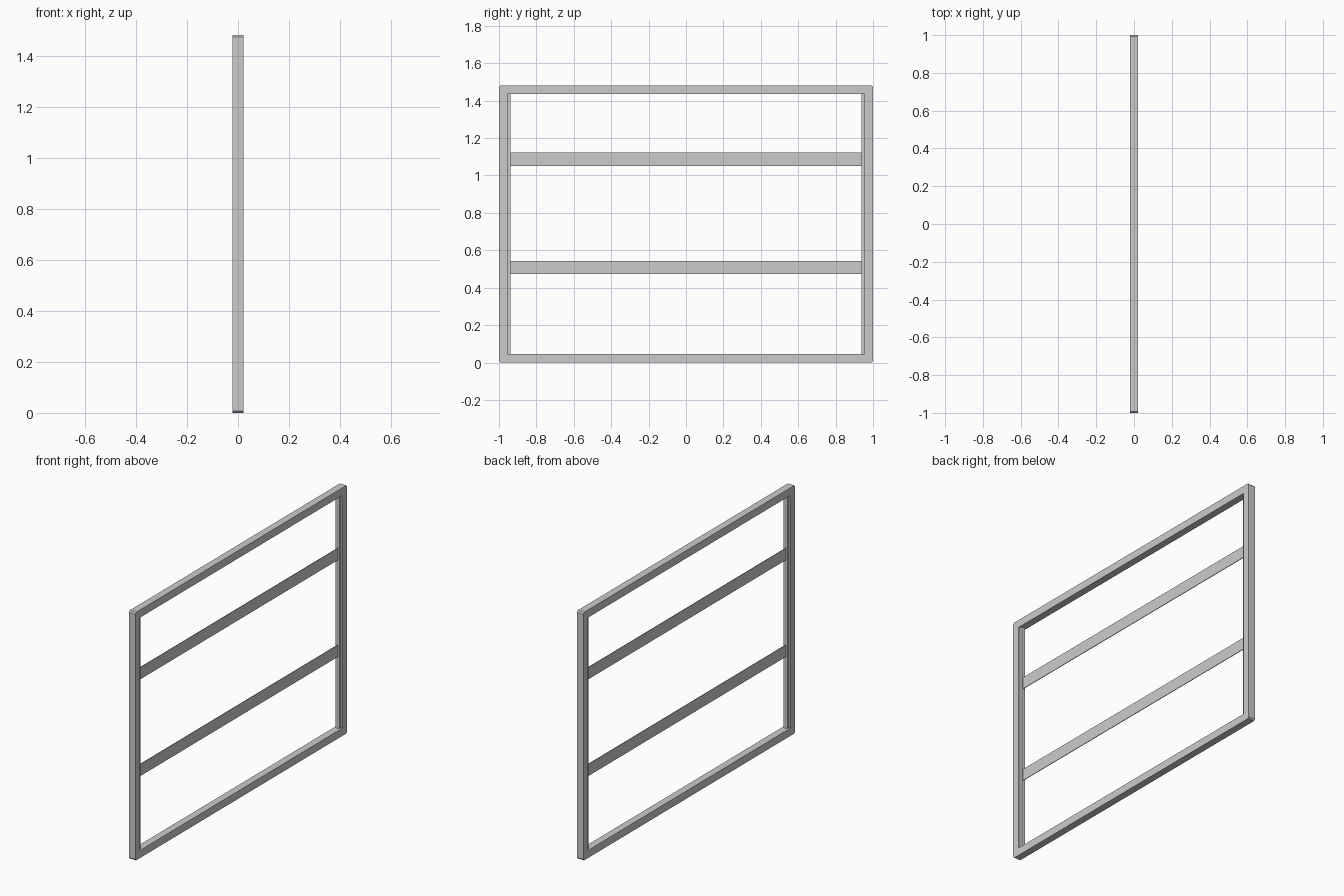
import bpy, bmesh

if "Cube" in bpy.data.objects:
    bpy.data.objects.remove(bpy.data.objects["Cube"])

HEIGHT = 1.482   # overall height
BAR = 0.046      # width of the frame bars seen face-on
DEPTH = 0.043    # thickness of the frame along x


def box(name, center, size, corner=0.0):
    """Box mesh; corner chamfers the four edges that run along x."""
    bm = bmesh.new()
    bmesh.ops.create_cube(bm, size=1.0)
    bmesh.ops.scale(bm, vec=size, verts=bm.verts)
    if corner:
        edges = [e for e in bm.edges
                 if abs(e.verts[0].co.x - e.verts[1].co.x) > 1e-5]
        bmesh.ops.bevel(bm, geom=edges, offset=corner, segments=1,
                        affect='EDGES', profile=0.5)
    mesh = bpy.data.meshes.new(name)
    bm.to_mesh(mesh)
    bm.free()
    obj = bpy.data.objects.new(name, mesh)
    obj.location = center
    bpy.context.collection.objects.link(obj)
    return obj


# Outer frame: chamfered slab with a rectangular opening
middle = (0, 0, HEIGHT / 2)
frame = box("outer_frame", middle, (DEPTH, 2.0, HEIGHT), corner=0.008)
opening = box("opening_cutter", middle,
              (DEPTH * 3, 2.0 - 2 * BAR, HEIGHT - 2 * BAR))
cut = frame.modifiers.new("opening", 'BOOLEAN')
cut.operation = 'DIFFERENCE'
cut.solver = 'EXACT'
cut.object = opening
bpy.context.view_layer.objects.active = frame
frame.select_set(True)
bpy.ops.object.modifier_apply(modifier="opening")
bpy.data.objects.remove(opening)

# Narrow strips on the inner faces of both posts
for side, y in (("left", -1), ("right", 1)):
    box(f"{side}_inner_strip", (0, y * 0.947, HEIGHT / 2),
        (0.024, 0.016, HEIGHT - 2 * BAR))

# Two thin flat slats across the opening
for side, z in (("lower", 0.508), ("upper", 1.086)):
    box(f"{side}_slat", (0, 0, z), (0.004, 1.88, 0.071))
